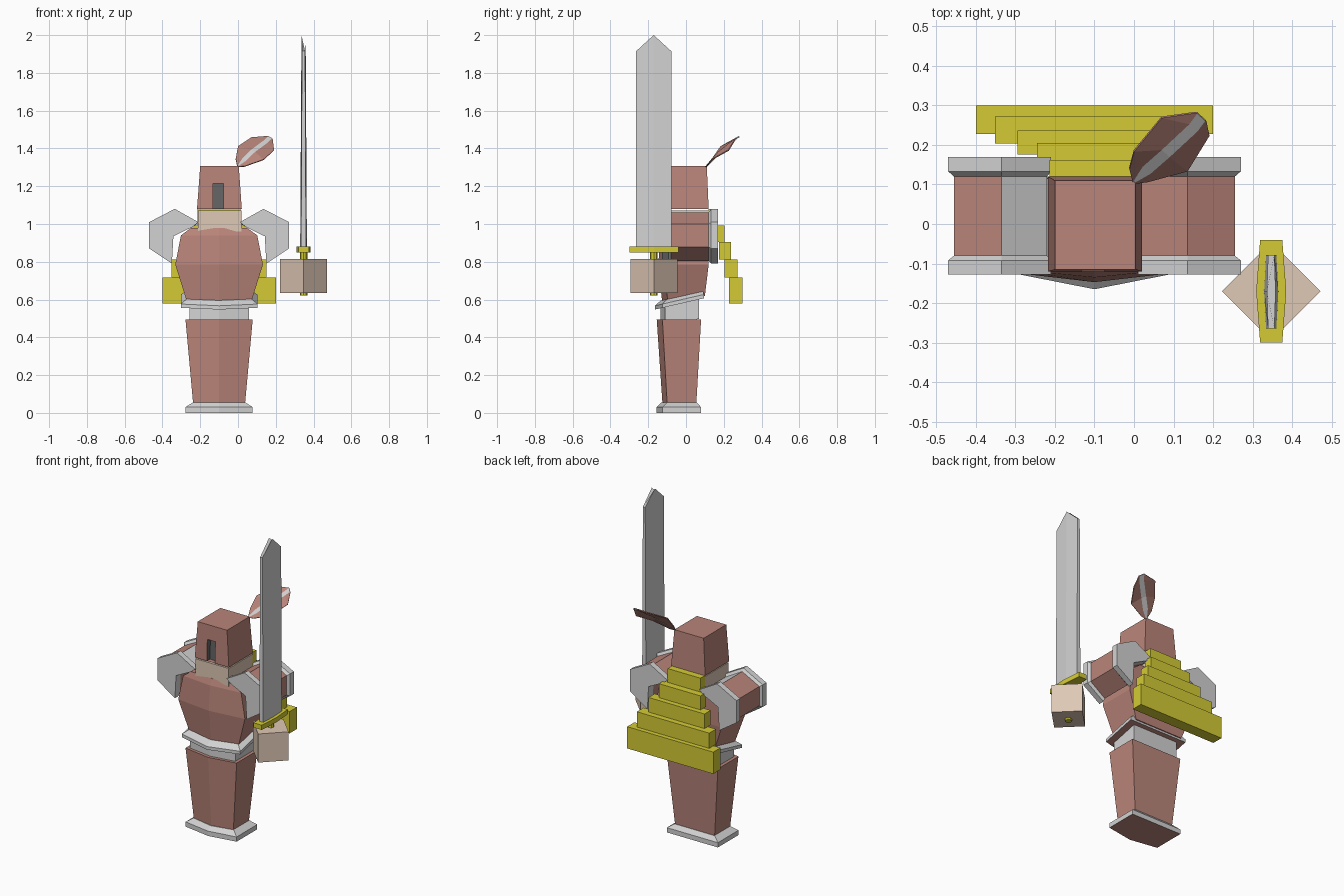
import bpy, bmesh
from mathutils import Vector

cube = bpy.data.objects.get("Cube")
if cube:
    bpy.data.objects.remove(cube, do_unlink=True)

CX = -0.1  # body centre line


def material(name, colour):
    m = bpy.data.materials.new(name)
    m.use_nodes = True
    m.diffuse_color = (*colour, 1)
    node = m.node_tree.nodes["Principled BSDF"]
    node.inputs["Base Color"].default_value = (*colour, 1)
    node.inputs["Roughness"].default_value = 0.7
    return m


RED = material("dusty red", (0.49, 0.235, 0.195))
SILVER = material("silver", (0.65, 0.65, 0.65))
GOLD = material("gold", (0.66, 0.6, 0.035))
SKIN = material("pale skin", (0.74, 0.58, 0.46))
DARK = material("dark grey", (0.13, 0.13, 0.13))


def finish(name, bm, mats):
    bmesh.ops.recalc_face_normals(bm, faces=bm.faces)
    mesh = bpy.data.meshes.new(name)
    bm.to_mesh(mesh)
    bm.free()
    for m in mats:
        mesh.materials.append(m)
    ob = bpy.data.objects.new(name, mesh)
    bpy.context.collection.objects.link(ob)
    return ob


def loft(name, rings, mats, rule=lambda band, side: 0, caps=(0, 0)):
    """Skin a row of matching rings; rule gives each side face its colour slot."""
    bm = bmesh.new()
    loops = [[bm.verts.new(p) for p in ring] for ring in rings]
    n = len(rings[0])
    for band, (a, b) in enumerate(zip(loops, loops[1:])):
        for k in range(n):
            f = bm.faces.new((a[k], a[(k + 1) % n], b[(k + 1) % n], b[k]))
            f.material_index = rule(band, k)
    for loop, slot in zip((loops[0], loops[-1]), caps):
        bm.faces.new(loop).material_index = slot
    return finish(name, bm, mats)


def keel(z, half, back, side, mid, slope=0):
    """Five-sided body section with a pointed front."""
    plan = [(-half, back), (half, back), (half, side), (0, mid), (-half, side)]
    return [(CX + x, y, z + slope * y) for x, y in plan]


def rect(z, x0, x1, y0, y1):
    return [(x0, y0, z), (x1, y0, z), (x1, y1, z), (x0, y1, z)]


# Legs and foot plate
loft("foot_plate", [keel(0, 0.178, 0.08, -0.125, -0.155),
                    keel(0.03, 0.178, 0.08, -0.125, -0.155),
                    keel(0.055, 0.14, 0.057, -0.10, -0.13)],
     [SILVER, RED], caps=(1, 0))
loft("legs", [keel(0.055, 0.138, 0.055, -0.10, -0.125),
              keel(0.495, 0.178, 0.08, -0.125, -0.155)], [RED])

# Waist, tilted belt and chest
loft("waist", [keel(0.49, 0.158, 0.07, -0.11, -0.135, 0.1),
               keel(0.60, 0.158, 0.07, -0.11, -0.135, 0.2)], [SILVER])
loft("belt", [keel(0.585, 0.203, 0.095, -0.125, -0.165, 0.23),
              keel(0.605, 0.203, 0.095, -0.125, -0.165, 0.23),
              keel(0.625, 0.172, 0.09, -0.10, -0.135, 0.23)],
     [SILVER, RED], caps=(1, 0))
loft("chest", [keel(0.60, 0.168, 0.10, -0.095, -0.125, 0.2),
               keel(0.785, 0.232, 0.12, -0.12, -0.147),
               keel(0.94, 0.202, 0.12, -0.115, -0.135),
               keel(0.978, 0.15, 0.115, -0.11, -0.12)], [RED])

# Neck
loft("neck", [rect(z, -0.213, 0.018, -0.118, 0.118) for z in (0.96, 1.072)], [SKIN])

# Helmet with a sunken eye slot
bm = bmesh.new()
low = [bm.verts.new(p) for p in rect(1.08, -0.217, 0.02, -0.12, 0.12)]
top = [bm.verts.new(p) for p in rect(1.308, -0.2, 0.004, -0.115, 0.11)]
bm.faces.new(low)
bm.faces.new(top)
for k in range(4):
    bm.faces.new((low[k], low[k - 1], top[k - 1], top[k]))
for co, no in (((-0.132, 0, 0), (1, 0, 0)), ((-0.076, 0, 0), (1, 0, 0)),
               ((0, 0, 1.215), (0, 0, 1))):
    bmesh.ops.bisect_plane(bm, geom=bm.verts[:] + bm.edges[:] + bm.faces[:],
                           plane_co=co, plane_no=no)
bmesh.ops.recalc_face_normals(bm, faces=bm.faces)
slot = []
for f in bm.faces:
    c = f.calc_center_median()
    if c.y < -0.11 and c.z < 1.215 and -0.13 < c.x < -0.08 and f.normal.y < -0.9:
        slot.append(f)
walls = bmesh.ops.inset_region(bm, faces=slot, thickness=0.0005, depth=-0.03)["faces"]
for f in slot + walls:
    f.material_index = 1
finish("helmet", bm, [RED, DARK])

# Feather plume: two vanes either side of a pale spine
rows = [((-0.004, 0.108, 1.306), (0, 0.108, 1.306), (0.004, 0.104, 1.303)),
        ((-0.012, 0.14, 1.345), (0.032, 0.138, 1.338), (0.035, 0.108, 1.305)),
        ((0, 0.185, 1.41), (0.08, 0.18, 1.385), (0.135, 0.135, 1.34)),
        ((0.07, 0.27, 1.457), (0.15, 0.245, 1.437), (0.19, 0.225, 1.39)),
        ((0.155, 0.282, 1.462), (0.17, 0.272, 1.458), (0.182, 0.262, 1.45))]
bm = bmesh.new()
grid = []
for i, (left, mid, right) in enumerate(rows):
    off = Vector((0.01, -0.009, -0.006)) * (0.2 if i == 0 else 1)
    grid.append([bm.verts.new(p) for p in
                 (left, Vector(mid) - off, Vector(mid) + off, right)])
for a, b in zip(grid, grid[1:]):
    for k in range(3):
        f = bm.faces.new((a[k], a[k + 1], b[k + 1], b[k]))
        f.material_index = int(k == 1)
plume = finish("plume", bm, [RED, SILVER])
thick = plume.modifiers.new("thickness", "SOLIDIFY")
thick.thickness = 0.006
thick.offset = 0

# Shoulder guards: arched shells with flared rims front and back
rim = [(0.11, 1.01), (0.235, 1.08), (0.37, 1.01), (0.37, 0.87), (0.25, 0.79),
       (0.242, 0.935), (0.14, 0.985)]
shell = [(0.12, 0.997), (0.235, 1.062), (0.355, 1.0), (0.355, 0.878), (0.25, 0.805),
         (0.242, 0.935), (0.14, 0.985)]
stations = [(-0.128, rim), (-0.092, rim), (-0.08, shell),
            (0.12, shell), (0.133, rim), (0.17, rim)]
for side, name in ((1, "left"), (-1, "right")):
    rings = [[(CX + side * x, y, z) for x, z in prof] for y, prof in stations]
    loft(name + "_shoulder_guard", rings, [SILVER, RED],
         rule=lambda band, k: int(band == 2 and not (side < 0 and k == 0)))

# Stepped back plates, narrowest at the top
plates = [(0.30, 0.58, 0.717, 0.228, 0.30), (0.252, 0.717, 0.813, 0.204, 0.272),
          (0.195, 0.813, 0.905, 0.176, 0.237), (0.145, 0.905, 0.993, 0.15, 0.205),
          (0.114, 0.993, 1.08, 0.118, 0.162)]
for i, (half, z0, z1, y0, y1) in enumerate(plates):
    loft(f"back_plate_{i + 1}",
         [rect(z, CX - half, CX + half, y0, y1) for z in (z0, z1)], [GOLD])

# Hand block, turned so an edge faces forward
HX, HY = 0.347, -0.17
d = 0.125
loft("hand", [[(HX - d, HY, z), (HX, HY - d, z), (HX + d, HY, z), (HX, HY + d, z)]
              for z in (0.635, 0.815)], [SKIN])


def blade_ring(z, y0, y1, edge, belly, tip=0):
    """Six-sided slab section, fuller in the middle; tip lifts the middle."""
    mid = (y0 + y1) / 2
    plan = [(-edge, y0), (edge, y0), (belly, mid), (edge, y1), (-edge, y1), (-belly, mid)]
    return [(HX + x, y, z + (tip if y == mid else 0)) for x, y in plan]


# Sword
loft("sword_blade", [blade_ring(0.86, -0.264, -0.078, 0.013, 0.018),
                     blade_ring(1.915, -0.264, -0.078, 0.008, 0.011, 0.085)], [SILVER])
loft("sword_guard", [blade_ring(z, -0.30, -0.04, 0.028, 0.038)
                     for z in (0.85, 0.88)], [GOLD])
bpy.ops.mesh.primitive_cylinder_add(vertices=8, radius=0.02, depth=0.235,
                                    location=(HX, HY, 0.74))
grip = bpy.context.object
grip.name = "sword_grip"
grip.data.materials.append(GOLD)
